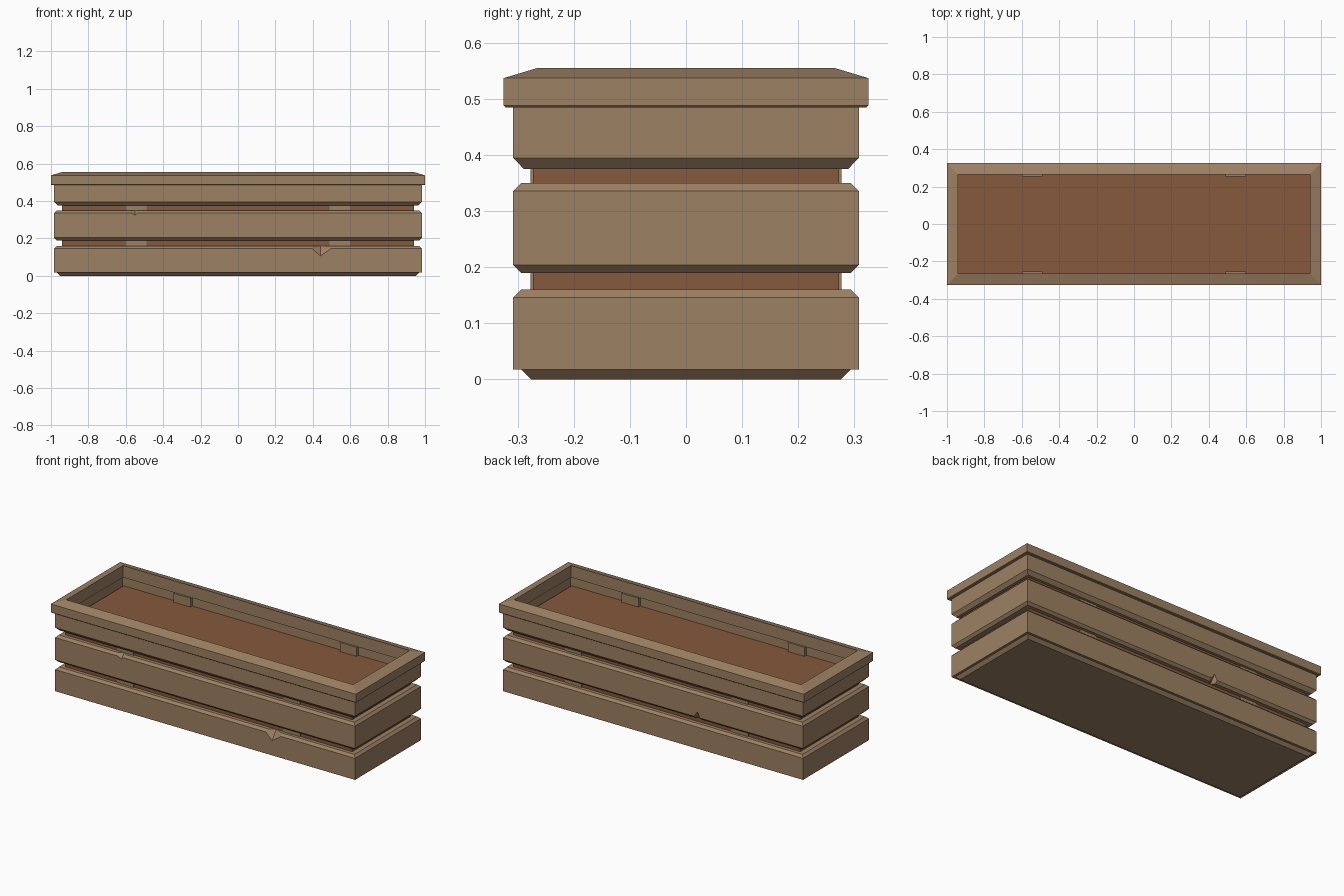
import bpy, bmesh

if "Cube" in bpy.data.objects:
    bpy.data.objects.remove(bpy.data.objects["Cube"])

HX, HY = 1.0, 0.325  # half size at the outer edge of the rim


def material(name, rgb):
    m = bpy.data.materials.new(name)
    m.diffuse_color = (*rgb, 1)
    m.use_nodes = True
    m.node_tree.nodes["Principled BSDF"].inputs["Base Color"].default_value = m.diffuse_color
    return m


wood = material("wood", (0.34, 0.22, 0.125))
soil_mat = material("soil", (0.24, 0.10, 0.045))


def finish(name, bm, mat=None):
    bmesh.ops.recalc_face_normals(bm, faces=bm.faces)
    me = bpy.data.meshes.new(name)
    bm.to_mesh(me)
    bm.free()
    ob = bpy.data.objects.new(name, me)
    bpy.context.collection.objects.link(ob)
    if mat:
        me.materials.append(mat)
    return ob


def frame(name, profile, solid=False):
    """Sweep an (inset, z) profile around the rectangle with mitred corners."""
    bm = bmesh.new()
    loops = []
    for d, z in profile:
        x, y = HX - d, HY - d
        loops.append([bm.verts.new(p) for p in
                      ((-x, -y, z), (x, -y, z), (x, y, z), (-x, y, z))])
    pairs = list(zip(loops, loops[1:]))
    if solid:
        bm.faces.new(loops[0])
        bm.faces.new(loops[-1])
    else:
        pairs.append((loops[-1], loops[0]))
    for a, b in pairs:
        for i in range(4):
            j = (i + 1) % 4
            bm.faces.new((a[i], a[j], b[j], b[i]))
    return finish(name, bm, wood)


def box(name, x0, x1, y0, y1, z0, z1, mat):
    bm = bmesh.new()
    bmesh.ops.create_cube(bm, size=1)
    for v in bm.verts:
        v.co = (x1 if v.co.x > 0 else x0, y1 if v.co.y > 0 else y0,
                z1 if v.co.z > 0 else z0)
    return finish(name, bm, mat)


def chip(board, x0, x1, xm, side, z_edge, z_tip, depth):
    """Knock a pointed splinter out of the long edge of a board."""
    bm = bmesh.new()
    y_out, y_in = side * 0.312, side * (0.312 - depth)
    for p in ((x0, y_out, z_edge), (x1, y_out, z_edge),
              (xm, y_out, z_tip), (xm, y_in, z_edge)):
        bm.verts.new(p)
    bmesh.ops.convex_hull(bm, input=bm.verts)
    cutter = finish("chip_cutter", bm)
    cutter.hide_render = True
    cutter.hide_set(True)
    mod = board.modifiers.new("chip", "BOOLEAN")
    mod.operation = "DIFFERENCE"
    mod.solver = "EXACT"
    mod.object = cutter


# Stacked boards and top rim
lower = frame("lower_board", [(0.049, 0), (0.031, 0.018), (0.017, 0.018),
                              (0.017, 0.146), (0.031, 0.16)], solid=True)
middle = frame("middle_board", [(0.062, 0.19), (0.031, 0.19), (0.017, 0.204),
                                (0.017, 0.336), (0.031, 0.35), (0.062, 0.35)])
frame("upper_board", [(0.053, 0.375), (0.036, 0.375), (0.017, 0.395),
                      (0.017, 0.487), (0.053, 0.487)])
frame("rim", [(0.06, 0.485), (0.003, 0.485), (0, 0.488),
              (0, 0.537), (0.06, 0.555)])

# Soil filling
box("soil", -0.94, 0.94, -0.273, 0.273, 0.1, 0.433, soil_mat)

# Cleats joining the boards
for side in (-1, 1):
    y0, y1 = sorted((side * 0.254, side * 0.277))
    for x in (-0.545, 0.545):
        box("cleat", x - 0.055, x + 0.055, y0, y1, 0.12, 0.486, wood)

# Chipped edges
chip(middle, -0.62, -0.50, -0.55, -1, 0.355, 0.322, 0.04)
chip(lower, 0.37, 0.535, 0.44, -1, 0.165, 0.10, 0.045)
chip(middle, -0.32, -0.25, -0.29, 1, 0.185, 0.24, 0.045)
